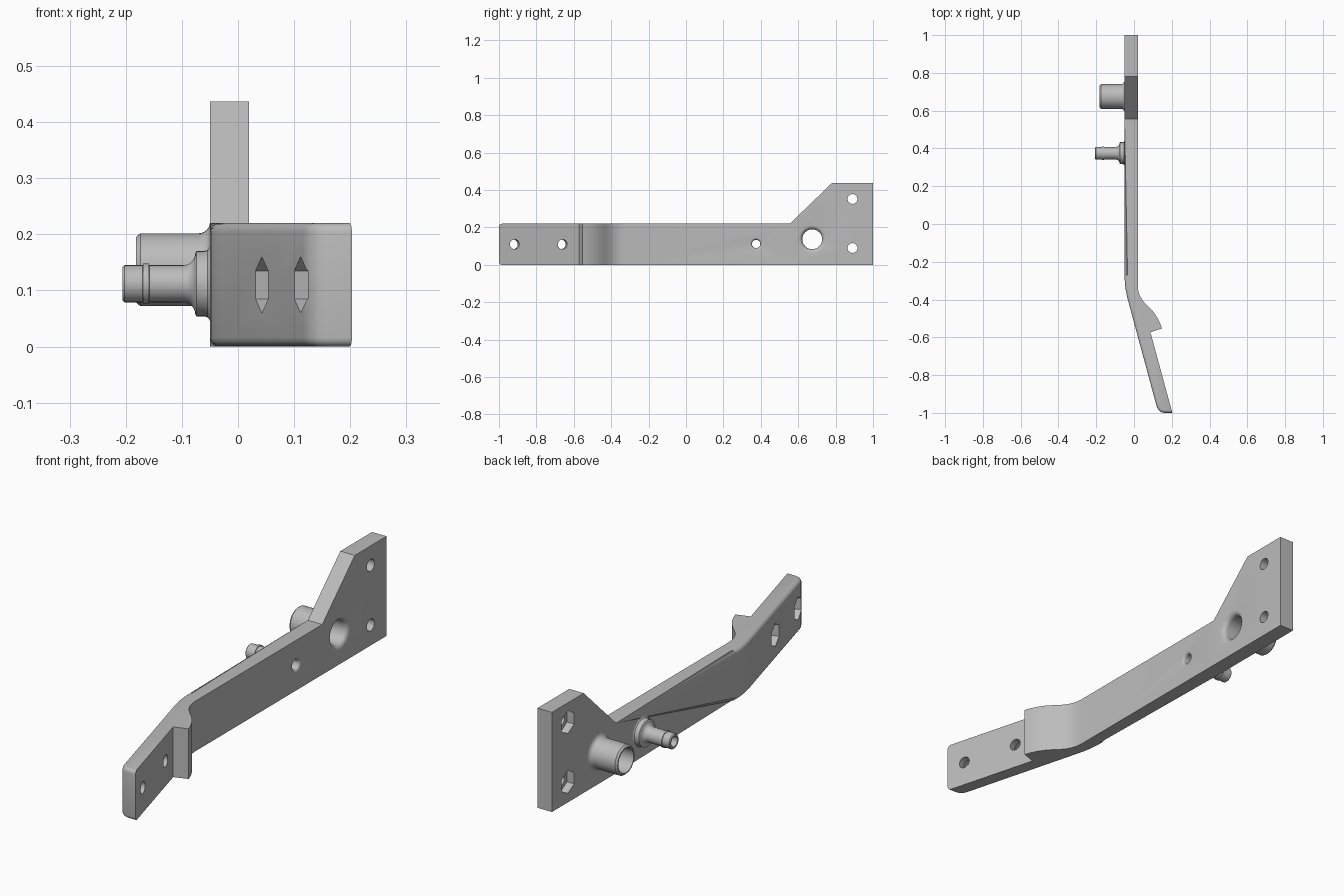
import bpy, bmesh, math
from mathutils import Matrix, Vector

cube = bpy.data.objects.get("Cube")
if cube:
    bpy.data.objects.remove(cube, do_unlink=True)

grey = bpy.data.materials.new("plain grey")
grey.use_nodes = True
COLOR = (0.5, 0.5, 0.5, 1)
grey.diffuse_color = COLOR
grey.node_tree.nodes["Principled BSDF"].inputs["Base Color"].default_value = COLOR

LEFT, RIGHT, TOP = -0.05, 0.02, 0.22
TILT = math.radians(15.2)


def finish(name, bm):
    bmesh.ops.recalc_face_normals(bm, faces=bm.faces[:])
    mesh = bpy.data.meshes.new(name)
    bm.to_mesh(mesh)
    bm.free()
    mesh.materials.append(grey)
    obj = bpy.data.objects.new(name, mesh)
    bpy.context.collection.objects.link(obj)
    return obj


def prism(points, offset):
    """Extrude a flat outline into a solid."""
    bm = bmesh.new()
    face = bm.faces.new([bm.verts.new(p) for p in points])
    new = bmesh.ops.extrude_face_region(bm, geom=[face], use_keep_orig=True)["geom"]
    bmesh.ops.translate(bm, vec=offset, verts=[v for v in new if isinstance(v, bmesh.types.BMVert)])
    return bm


def lathe(name, profile, center, tilt=0, sides=40, ring=False):
    """Turn (x, radius) points about a sideways axis; a ring profile closes on itself."""
    bm = bmesh.new()
    turns = [i * math.tau / sides for i in range(sides)]
    loops = [[bm.verts.new((x, r * math.sin(a), r * math.cos(a))) for a in turns]
             for x, r in profile]
    pairs = list(zip(loops, loops[1:]))
    if ring:
        pairs.append((loops[-1], loops[0]))
    else:
        bm.faces.new(loops[0])
        bm.faces.new(loops[-1])
    for a, b in pairs:
        for i in range(sides):
            j = (i + 1) % sides
            bm.faces.new((a[i], a[j], b[j], b[i]))
    bm.transform(Matrix.Translation(center) @ Matrix.Rotation(tilt, 4, 'Z'))
    return finish(name, bm)


def fillet(x, r, size, steps=6):
    """Concave quarter round rising from radius r to a wall at x, going away from the wall."""
    arc = [i * math.pi / 2 / steps for i in range(steps + 1)]
    return [(x - size * (1 - math.cos(a)), r + size * (1 - math.sin(a))) for a in arc]


def boolean(target, other, operation):
    mod = target.modifiers.new("join", 'BOOLEAN')
    mod.operation, mod.solver, mod.object = operation, 'EXACT', other
    bpy.context.view_layer.objects.active = target
    bpy.ops.object.modifier_apply(modifier=mod.name)
    bpy.data.objects.remove(other, do_unlink=True)


def smooth(obj):
    bpy.ops.object.select_all(action='DESELECT')
    obj.select_set(True)
    bpy.context.view_layer.objects.active = obj
    bpy.ops.object.shade_smooth_by_angle(angle=math.radians(32))


# Bent arm with the hooked catch on its inner side
bend_radius = 0.5
bend = [(LEFT + bend_radius * (1 - math.cos(TILT * i / 6)),
         -0.27 - bend_radius * math.sin(TILT * i / 6)) for i in range(7)]
tip = [(0.117, -0.955), (0.122, -0.972), (0.131, -0.986), (0.144, -0.996), (0.16, -1.0)]
catch = [(0.148, -0.553), (0.138, -0.525), (0.123, -0.495), (0.104, -0.467), (0.082, -0.443),
         (0.06, -0.422), (0.044, -0.403), (0.031, -0.38), (0.023, -0.355), (RIGHT, -0.33)]
outer = [(LEFT, 0.555)] + bend + tip
outline = outer + [(0.203, -1.0), (0.087, -0.573)] + catch + [(RIGHT, 0.555)]
bm = prism([(x, y, 0) for x, y in outline], (0, 0, TOP))

# Rounded outer edges from the bend round to the tip
rounded = {(round(x, 4), round(y, 4)) for x, y in bend + tip + [(0.203, -1.0)]}
edges = [e for e in bm.edges
         if abs(e.verts[0].co.z - e.verts[1].co.z) < 1e-5
         and all((round(v.co.x, 4), round(v.co.y, 4)) in rounded for v in e.verts)]
bmesh.ops.bevel(bm, geom=edges, offset=0.016, segments=4, profile=0.5, affect='EDGES')
arm = finish("bracket_arm", bm)

# Mounting plate with its sloping shoulder
plate = [(0.555, 0), (1, 0), (1, 0.437), (0.78, 0.437), (0.555, TOP)]
boolean(arm, finish("mounting_plate", prism([(LEFT, y, z) for y, z in plate],
                                            (RIGHT - LEFT, 0, 0))), 'UNION')

# Screw holes with hexagonal nut pockets on the outer side
SLOPE = math.tan(TILT)
screws = [(LEFT, 0.89, 0.09, 0), (LEFT, 0.89, 0.352, 0)]
screws += [(0.045, -0.678, 0.11, TILT), (0.115, -0.934, 0.11, TILT)]
for x, y, z, tilt in screws:
    boolean(arm, lathe("screw_hole", [(-0.05, 0.026), (0.12, 0.026)], (x, y, z), tilt), 'DIFFERENCE')
    boolean(arm, lathe("nut_pocket", [(-0.04, 0.05), (0.034, 0.05)], (x, y, z), tilt, 6), 'DIFFERENCE')

# Flared bores through the arm, one for each tube
WIDE, NARROW = (0, 0.675, 0.137), (0, 0.375, 0.112)
for center, bore, flare in ((WIDE, 0.053, 0.022), (NARROW, 0.022, 0.012)):
    shape = [(0.05, bore + flare)] + fillet(RIGHT, bore, flare) + [(-0.08, bore)]
    boolean(arm, lathe("bore", shape, center), 'DIFFERENCE')
smooth(arm)

# Wide tube
smooth(lathe("wide_tube", [(LEFT, 0.053)] + fillet(LEFT, 0.065, 0.02)
             + [(-0.174, 0.065), (-0.182, 0.058), (-0.182, 0.053)], WIDE, ring=True))

# Narrow tube with a stepped base and a small raised band
smooth(lathe("narrow_tube", [(LEFT, 0.022), (LEFT, 0.066), (-0.054, 0.06), (-0.06, 0.058), (-0.074, 0.058)]
             + fillet(-0.076, 0.033, 0.022)
             + [(-0.158, 0.033), (-0.159, 0.036), (-0.169, 0.036), (-0.17, 0.033),
                (-0.202, 0.033), (-0.206, 0.029), (-0.206, 0.022)], NARROW, ring=True))
